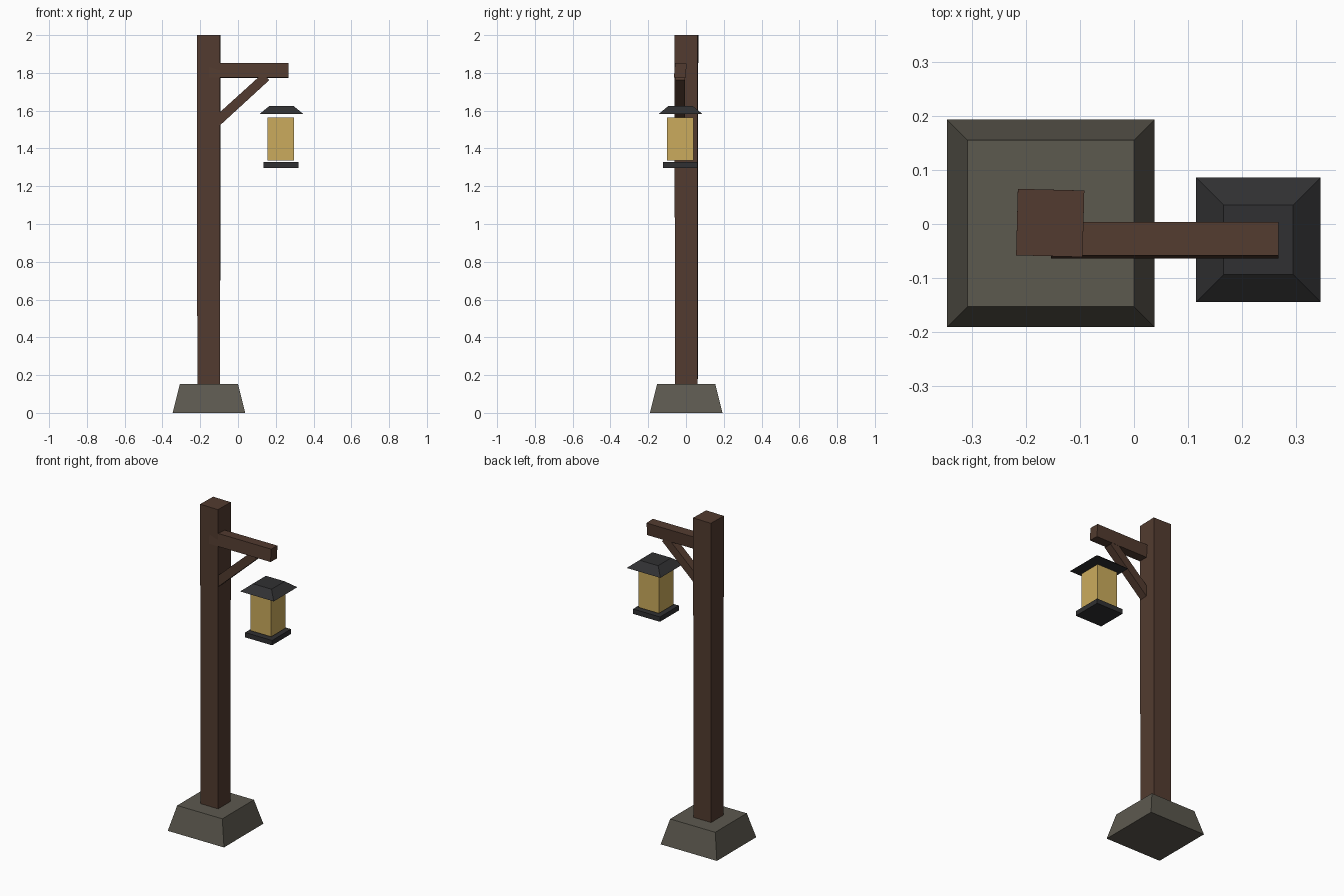
import bpy, bmesh, math

if "Cube" in bpy.data.objects:
    bpy.data.objects.remove(bpy.data.objects["Cube"])


def material(name, rgb):
    m = bpy.data.materials.new(name)
    m.diffuse_color = (*rgb, 1.0)
    m.use_nodes = True
    m.node_tree.nodes["Principled BSDF"].inputs["Base Color"].default_value = m.diffuse_color
    return m


WOOD = material("brown wood", (0.085, 0.044, 0.029))
STONE = material("grey stone", (0.108, 0.100, 0.078))
METAL = material("dark metal", (0.030, 0.030, 0.032))
GLASS = material("amber glass", (0.60, 0.41, 0.11))


def loft(name, mat, ring_a, ring_b):
    """Closed solid between two matching rings of points."""
    bm = bmesh.new()
    a = [bm.verts.new(p) for p in ring_a]
    b = [bm.verts.new(p) for p in ring_b]
    n = len(a)
    bm.faces.new(a[::-1])
    bm.faces.new(b)
    for i in range(n):
        j = (i + 1) % n
        bm.faces.new((a[i], a[j], b[j], b[i]))
    bmesh.ops.recalc_face_normals(bm, faces=bm.faces)
    me = bpy.data.meshes.new(name)
    bm.to_mesh(me)
    bm.free()
    me.materials.append(mat)
    ob = bpy.data.objects.new(name, me)
    bpy.context.collection.objects.link(ob)
    return ob


def square(cx, cy, half, z, turn=0.0):
    """Horizontal square ring, turned by some degrees."""
    r = half * math.sqrt(2)
    angles = [math.radians(45 + 90 * i + turn) for i in range(4)]
    return [(cx + r * math.cos(t), cy + r * math.sin(t), z) for t in angles]


def tapered(name, mat, cx, cy, z0, half0, z1, half1, turn0=0.0, turn1=0.0):
    return loft(name, mat, square(cx, cy, half0, z0, turn0),
                square(cx, cy, half1, z1, turn1))


# Stone footing and slightly twisted post
tapered("stone_base", STONE, -0.154, 0.001, 0.0, 0.192, 0.152, 0.154)
tapered("post", WOOD, -0.155, 0.002, 0.05, 0.060, 2.0, 0.0615, 0.0, -1.5)

# Arm: leaning cross-section carried along x
arm_section = [(-0.064, 1.775), (-0.003, 1.773), (0.004, 1.850), (-0.058, 1.852)]
loft("arm", WOOD,
     [(-0.154, y, z) for y, z in arm_section],
     [(0.267, y, z) for y, z in arm_section])

# Diagonal brace: side profile carried along y
brace_profile = [(-0.12, 1.50), (0.166, 1.762), (0.145, 1.785), (0.112, 1.78), (-0.12, 1.57)]
loft("brace", WOOD,
     [(x, -0.056, z) for x, z in brace_profile],
     [(x, -0.004, z) for x, z in brace_profile])

# Lantern
LX, LY = 0.229, -0.030
tapered("lantern_plate", METAL, LX - 0.002, LY - 0.001, 1.297, 0.092, 1.327, 0.092)
tapered("lantern_glass", GLASS, LX - 0.002, LY, 1.335, 0.070, 1.565, 0.070)
tapered("lantern_roof", METAL, LX + 0.001, LY + 0.001, 1.583, 0.115, 1.625, 0.064)
